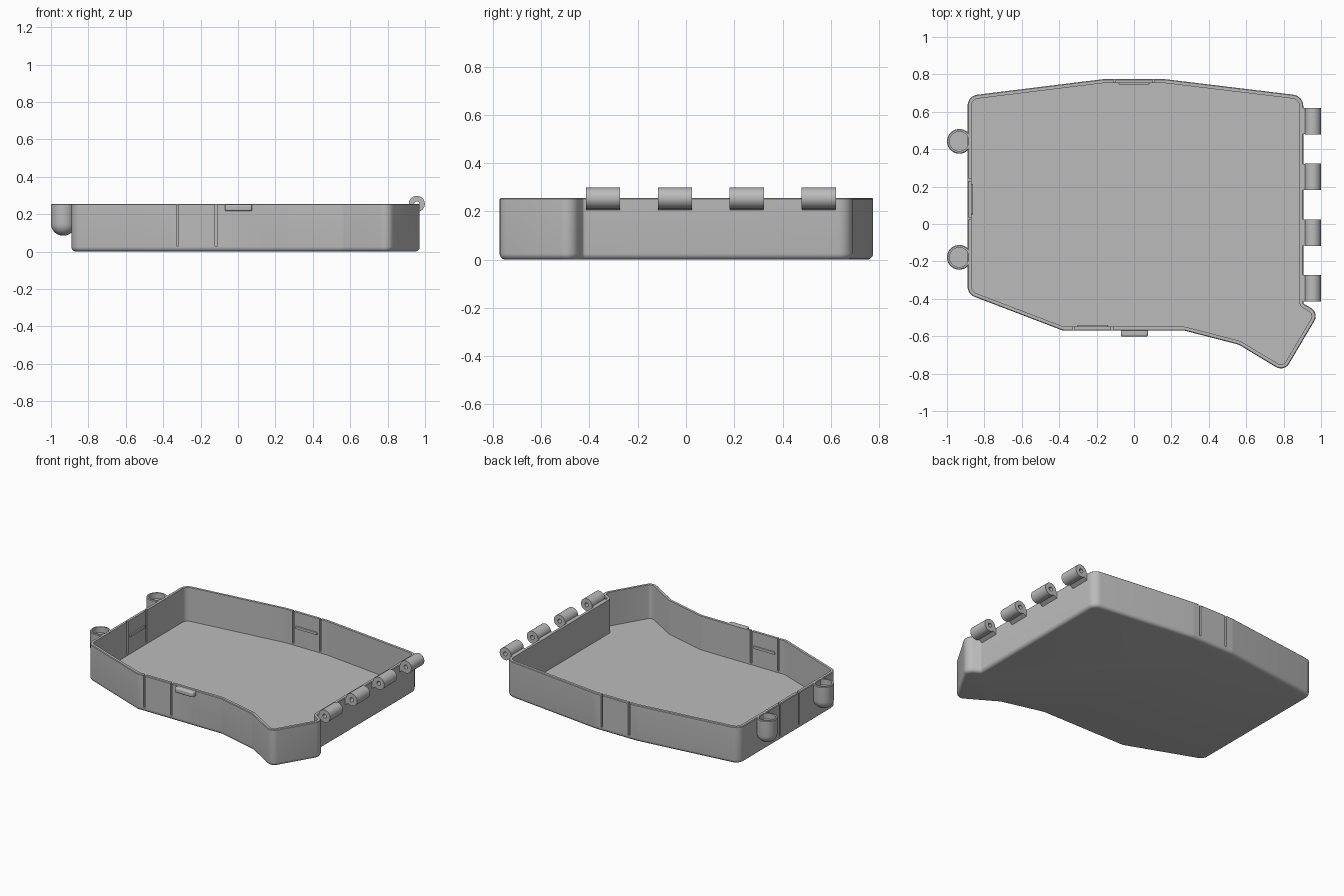
import bpy, bmesh, math
from mathutils import Vector

cube = bpy.data.objects.get("Cube")
if cube:
    bpy.data.objects.remove(cube, do_unlink=True)

grey = bpy.data.materials.new("plain_grey")
grey.use_nodes = True
grey.diffuse_color = (0.5, 0.5, 0.5, 1)
grey.node_tree.nodes["Principled BSDF"].inputs["Base Color"].default_value = (0.5, 0.5, 0.5, 1)

TOP = 0.255     # rim height
WALL = 0.021    # wall thickness
FLOOR = 0.02
EDGE = 0.025    # rounding under the tray


def finish(name, bm):
    bmesh.ops.recalc_face_normals(bm, faces=bm.faces)
    mesh = bpy.data.meshes.new(name)
    bm.to_mesh(mesh)
    bm.free()
    mesh.materials.append(grey)
    obj = bpy.data.objects.new(name, mesh)
    bpy.context.collection.objects.link(obj)
    bpy.ops.object.select_all(action='DESELECT')
    obj.select_set(True)
    bpy.context.view_layer.objects.active = obj
    return obj


def smooth(obj):
    bpy.ops.object.shade_smooth_by_angle(angle=math.radians(35))
    return obj


def loft(bm, rings, caps=True, closed=False):
    """Bridge a list of equally long point rings."""
    loops = [[bm.verts.new(p) for p in ring] for ring in rings]
    pairs = list(zip(loops, loops[1:]))
    if closed:
        pairs.append((loops[-1], loops[0]))
    for a, b in pairs:
        for i in range(len(a)):
            j = (i + 1) % len(a)
            bm.faces.new((a[i], a[j], b[j], b[i]))
    if caps:
        bm.faces.new(loops[0])
        bm.faces.new(loops[-1])


def box(bm, lo, hi):
    loft(bm, [[(lo[0], lo[1], z), (hi[0], lo[1], z), (hi[0], hi[1], z), (lo[0], hi[1], z)]
              for z in (lo[2], hi[2])])


def circle(r, n=32):
    return [(r * math.cos(math.tau * i / n), r * math.sin(math.tau * i / n)) for i in range(n)]


# Tray outline, counter-clockwise: x, y, corner radius
OUTLINE = [(-0.89, -0.375, 0.06), (-0.38, -0.57, 0.06), (0.27, -0.57, 0.06),
           (0.56, -0.645, 0.06), (0.803, -0.791, 0.05), (0.99, -0.475, 0.05),
           (0.905, -0.425, 0.015), (0.905, 0.685, 0.06), (0.16, 0.775, 0.06),
           (-0.16, 0.775, 0.06), (-0.89, 0.685, 0.06)]


def outline(inset, z, steps=6):
    """Inset the outline and round each of its corners."""
    ring = []
    for i, (x, y, r) in enumerate(OUTLINE):
        p = Vector((x, y))
        a = (p - Vector(OUTLINE[i - 1][:2])).normalized()
        b = (Vector(OUTLINE[(i + 1) % len(OUTLINE)][:2]) - p).normalized()
        na, nb = Vector((-a.y, a.x)), Vector((-b.y, b.x))
        turn = a.angle_signed(b) * -1
        side = 1 if turn > 0 else -1
        miter = (na + nb) / (1 + na.dot(nb))
        rad = r - side * inset
        centre = p + miter * (inset + side * rad)
        start = math.atan2(-na.y * side, -na.x * side)
        for k in range(steps + 1):
            t = start + turn * k / steps
            ring.append((centre.x + rad * math.cos(t), centre.y + rad * math.sin(t), z))
    return ring


# Open tray with rounded underside
bm = bmesh.new()
rings = []
for k in range(6):
    t = math.pi / 2 * k / 5
    rings.append(outline(EDGE * (1 - math.sin(t)), EDGE * (1 - math.cos(t))))
rings += [outline(0, TOP - 0.004), outline(0.004, TOP), outline(WALL, TOP), outline(WALL, FLOOR)]
loft(bm, rings)
tray = finish("tray", bm)

# Snap latches: pairs of slits through the wall, with a ridge inside
SLIT = 0.006
LATCHES = [("front", 'x', -0.22, -0.57), ("back", 'x', 0.0, 0.775), ("side", 'y', 0.133, -0.89)]
bm = bmesh.new()
for name, axis, mid, wall in LATCHES:
    for s in (-0.104, 0.104):
        u = mid + s
        if axis == 'x':
            box(bm, (u - SLIT, wall - 0.05, 0.03), (u + SLIT, wall + 0.05, 0.3))
        else:
            box(bm, (wall - 0.05, u - SLIT, 0.03), (wall + 0.05, u + SLIT, 0.3))
cutter = finish("slit_cutter", bm)
cutter.hide_render = True
bpy.context.view_layer.objects.active = tray
mod = tray.modifiers.new("slits", 'BOOLEAN')
mod.operation = 'DIFFERENCE'
mod.solver = 'EXACT'
mod.object = cutter
bpy.ops.object.modifier_apply(modifier=mod.name)
bpy.data.objects.remove(cutter, do_unlink=True)
tray.select_set(True)
smooth(tray)

for name, axis, mid, wall in LATCHES:
    inward = 1 if wall < 0 else -1
    near, far = sorted((wall + inward * 0.015, wall + inward * (WALL + 0.009)))
    bm = bmesh.new()
    if axis == 'x':
        box(bm, (mid - 0.082, near, 0.14), (mid + 0.082, far, 0.158))
    else:
        box(bm, (near, mid - 0.082, 0.14), (far, mid + 0.082, 0.158))
    ridge = finish(name + "_latch_ridge", bm)
    bev = ridge.modifiers.new("soft", 'BEVEL')
    bev.width, bev.segments = 0.004, 2

# Thumb tab on the front rim
bm = bmesh.new()
box(bm, (-0.07, -0.602, 0.216), (0.075, -0.56, TOP - 0.002))
tab = finish("thumb_tab", bm)
bev = tab.modifiers.new("soft", 'BEVEL')
bev.width, bev.segments = 0.01, 3
smooth(tab)

# Round-bottomed cups on the side
R = 0.066
profile = []
for k in range(1, 9):
    t = math.pi / 2 * k / 8
    profile.append((R * math.sin(t), 0.148 - 0.063 * math.cos(t)))
profile += [(R, TOP - 0.004), (R - 0.004, TOP), (0.052, TOP), (0.052, 0.215)]
for label, y in (("front", -0.178), ("back", 0.442)):
    bm = bmesh.new()
    loft(bm, [[(u - 0.934, v + y, z) for u, v in circle(r, 40)] for r, z in profile])
    smooth(finish(label + "_cup", bm))

# Hinge knuckles, each bored through and braced to the wall
HX, HR, LENGTH = 0.956, 0.043, 0.142
for i in range(4):
    y0 = -0.415 + 0.298 * i
    y1 = y0 + LENGTH
    bm = bmesh.new()
    loft(bm, [[(HX + u, y, TOP + v) for u, v in circle(r)]
              for r, y in ((HR, y0), (HR, y1), (0.014, y1), (0.014, y0))],
         caps=False, closed=True)
    brace = [(0.895, TOP), (0.93, TOP), (0.93, 0.222), (0.895, 0.2)]
    loft(bm, [[(x, y, z) for x, z in brace] for y in (y0 + 0.001, y1 - 0.001)])
    smooth(finish("hinge_knuckle_%d" % (i + 1), bm))
